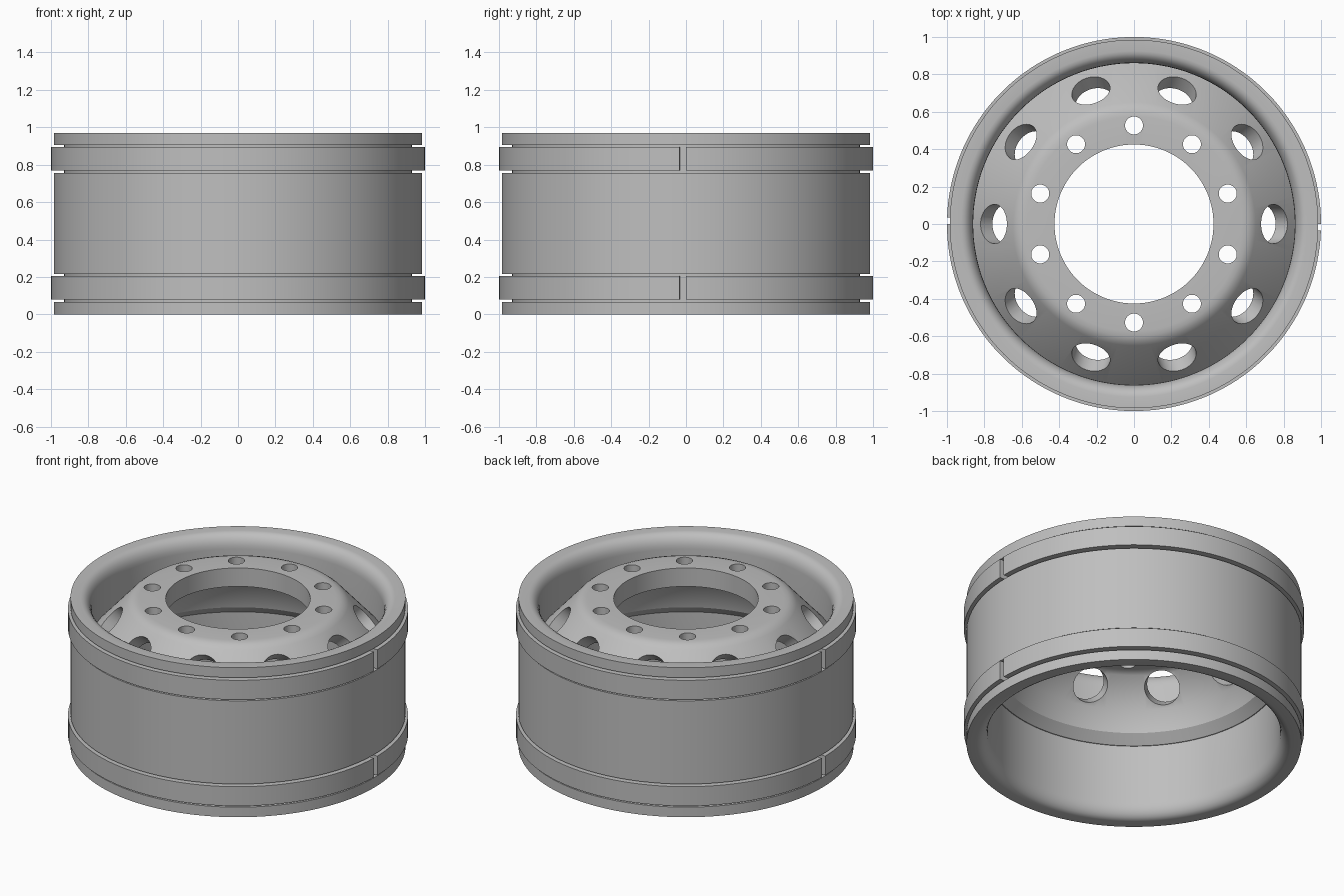
import bpy, bmesh
from math import sin, cos, pi, radians
from mathutils import Matrix, Vector

cube = bpy.data.objects.get("Cube")
if cube:
    bpy.data.objects.remove(cube, do_unlink=True)

GREY = (0.52, 0.52, 0.52, 1.0)
steel = bpy.data.materials.new("steel grey")
steel.use_nodes = True
steel.diffuse_color = GREY
steel.node_tree.nodes["Principled BSDF"].inputs["Base Color"].default_value = GREY


def finish(bm, name):
    bmesh.ops.recalc_face_normals(bm, faces=bm.faces)
    mesh = bpy.data.meshes.new(name)
    bm.to_mesh(mesh)
    bm.free()
    mesh.materials.append(steel)
    obj = bpy.data.objects.new(name, mesh)
    bpy.context.collection.objects.link(obj)
    return obj


def activate(obj):
    bpy.ops.object.select_all(action='DESELECT')
    obj.select_set(True)
    bpy.context.view_layer.objects.active = obj


def smooth(obj):
    activate(obj)
    bpy.ops.object.shade_smooth_by_angle(angle=radians(30))


def revolve(name, profile, start=0.0, end=2 * pi, steps=144):
    """Turn a closed (radius, height) profile about z; part turns get end caps."""
    full = end - start > 2 * pi - 1e-6
    bm = bmesh.new()
    rings = []
    for i in range(steps if full else steps + 1):
        a = start + (end - start) * i / steps
        rings.append([bm.verts.new((r * cos(a), r * sin(a), z)) for r, z in profile])
    n = len(profile)
    for i in range(steps):
        p, q = rings[i], rings[(i + 1) % len(rings)]
        for j in range(n):
            k = (j + 1) % n
            bm.faces.new((p[j], q[j], q[k], p[k]))
    if not full:
        bm.faces.new(rings[0])
        bm.faces.new(rings[-1])
    return finish(bm, name)


# Rim barrel: rounded lips inside, two wide channels outside
HEIGHT, OUTER, FLOOR, BORE = 0.97, 0.985, 0.93, 0.86
channel_low, channel_high = 0.065, 0.215
lip = [(BORE + 0.065 * (1 - sin(t)), 0.09 * (1 - cos(t)))
       for t in (radians(15 * i) for i in range(6))]
lower_half = [(BORE, 0.09)] + lip[::-1] + [
    (OUTER, 0), (OUTER, channel_low), (FLOOR, channel_low),
    (FLOOR, channel_high), (OUTER, channel_high)]
upper_half = [(r, HEIGHT - z) for r, z in reversed(lower_half)]
smooth(revolve("rim_barrel", lower_half + upper_half))

# Split bands seated in the channels, two half rings each
gap = 0.035
for level, z0 in (("lower", 0.08), ("upper", 0.77)):
    section = [(0.925, z0), (1.0, z0), (1.0, z0 + 0.125), (0.925, z0 + 0.125)]
    for side, turn in (("back", 0.0), ("front", pi)):
        smooth(revolve(f"{level}_band_{side}", section, turn, turn + pi - gap, 72))

# Centre disc: flat hub, sloping shoulder and tapered mounting skirt
disc = revolve("centre_disc", [
    (0.425, 0.96), (0.575, 0.96), (0.602, 0.957), (0.627, 0.948), (0.65, 0.93),
    (0.87, 0.686), (0.87, 0.475), (0.855, 0.475), (0.80, 0.53), (0.77, 0.67),
    (0.63, 0.825), (0.605, 0.837), (0.58, 0.84), (0.425, 0.84)])

# Ten bolt holes through the hub and ten hand holes through the shoulder
cut = bmesh.new()


def add_cutter(angle, radius, height, tilt, size, depth):
    place = (Matrix.Rotation(angle, 4, 'Z')
             @ Matrix.Translation(Vector((radius, 0, height)))
             @ Matrix.Rotation(tilt, 4, 'Y'))
    bmesh.ops.create_cone(cut, cap_ends=True, segments=40, radius1=size,
                          radius2=size, depth=depth, matrix=place)


for i in range(10):
    add_cutter(radians(36 * i + 18), 0.527, 0.9, 0, 0.048, 0.3)
    add_cutter(radians(36 * i), 0.75, 0.819, radians(48), 0.105, 0.36)
cutter = finish(cut, "hole_cutters")
cutter.hide_render = True

activate(disc)
holes = disc.modifiers.new("holes", 'BOOLEAN')
holes.operation = 'DIFFERENCE'
holes.solver = 'EXACT'
holes.object = cutter
bpy.ops.object.modifier_apply(modifier=holes.name)
bpy.data.objects.remove(cutter, do_unlink=True)
smooth(disc)
